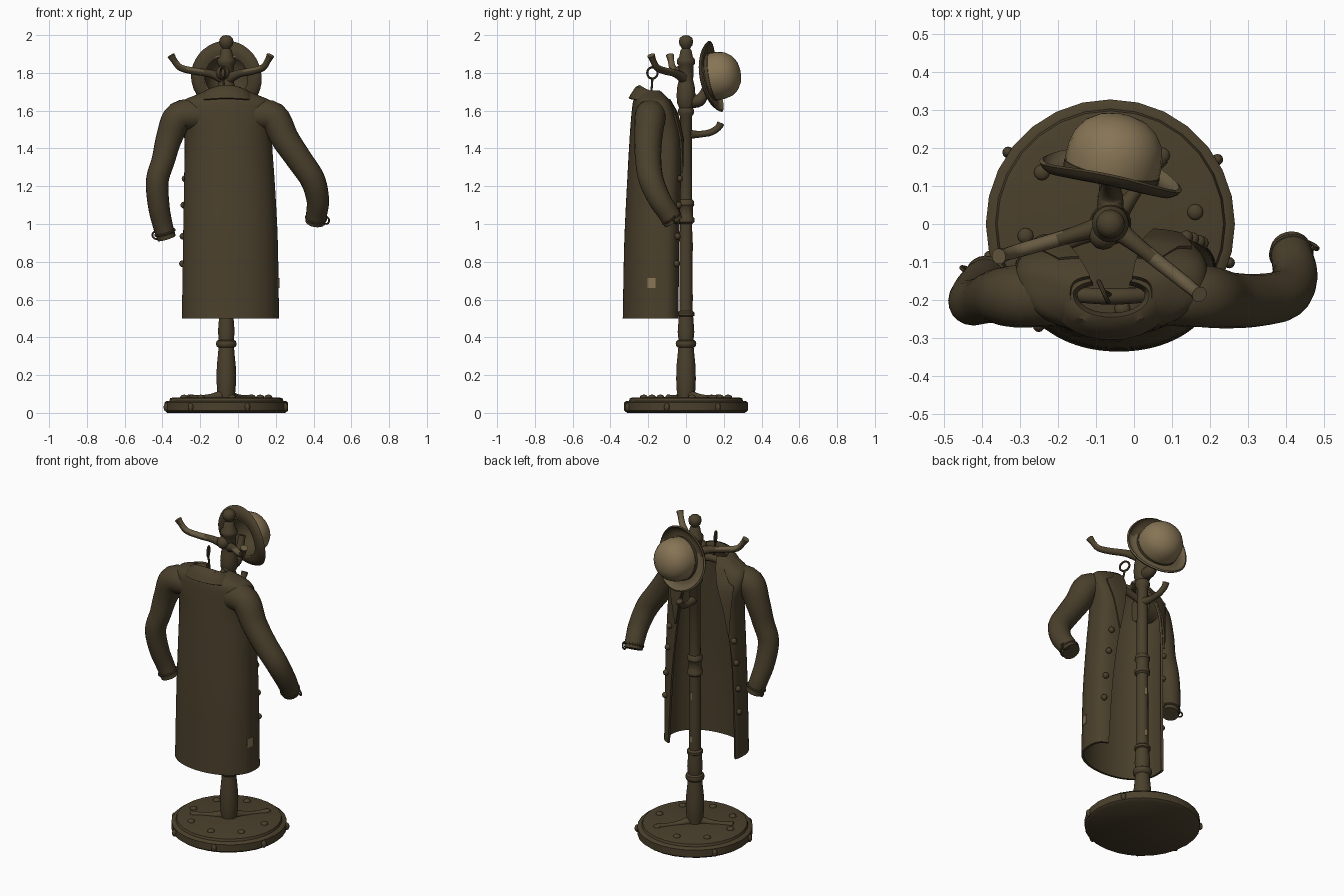
import bpy, bmesh, math
from mathutils import Vector, Matrix

if "Cube" in bpy.data.objects:
    bpy.data.objects.remove(bpy.data.objects["Cube"])


def material(name, col):
    m = bpy.data.materials.new(name)
    m.diffuse_color = (*col, 1)
    m.use_nodes = True
    m.node_tree.nodes["Principled BSDF"].inputs["Base Color"].default_value = m.diffuse_color
    return m


DARK = material("dark_brown", (0.069, 0.051, 0.025))
TAN = material("hat_tan", (0.24, 0.175, 0.09))
WORN = material("worn_brown", (0.14, 0.105, 0.055))
PX = -0.062                                   # pole axis


def finish(ob, mats=(DARK,), thick=0, angle=40, inner=0):
    for m in mats:
        ob.data.materials.append(m)
    bpy.ops.object.select_all(action='DESELECT')
    ob.select_set(True)
    bpy.context.view_layer.objects.active = ob
    if thick:
        s = ob.modifiers.new("thickness", 'SOLIDIFY')
        s.thickness, s.offset, s.material_offset = thick, 0, inner
        bpy.ops.object.modifier_apply(modifier=s.name)
    bpy.ops.object.shade_smooth_by_angle(angle=math.radians(angle))
    return ob


def grid(name, rows, closed=True, caps=True, **kw):
    """Skin rows of points; optionally wrap each row and cap the ends."""
    bm = bmesh.new()
    v = [[bm.verts.new(p) for p in r] for r in rows]
    n = len(rows[0])
    for a, b in zip(v, v[1:]):
        for i in range(n if closed else n - 1):
            j = (i + 1) % n
            bm.faces.new((a[i], a[j], b[j], b[i]))
    if caps and closed:
        bm.faces.new(v[0][::-1])
        bm.faces.new(v[-1])
    bmesh.ops.remove_doubles(bm, verts=bm.verts, dist=1e-5)
    bmesh.ops.recalc_face_normals(bm, faces=bm.faces)
    me = bpy.data.meshes.new(name)
    bm.to_mesh(me)
    bm.free()
    ob = bpy.data.objects.new(name, me)
    bpy.context.collection.objects.link(ob)
    return finish(ob, **kw)


def ring(r, z, n=28):
    return [Vector((r * math.cos(2 * math.pi * i / n), r * math.sin(2 * math.pi * i / n), z)) for i in range(n)]


def lathe(name, prof, loc, **kw):
    return grid(name, [[p + Vector(loc) for p in ring(r, z)] for r, z in prof], **kw)


def smooth_path(pts, steps=5):
    out = []
    for i in range(len(pts) - 1):
        p = [Vector(pts[min(max(k, 0), len(pts) - 1)]) for k in (i - 1, i, i + 1, i + 2)]
        for s in range(steps):
            t = s / steps
            out.append(0.5 * (2 * p[1] + (p[2] - p[0]) * t + (2 * p[0] - 5 * p[1] + 4 * p[2] - p[3]) * t * t
                              + (3 * p[1] - p[0] - 3 * p[2] + p[3]) * t ** 3))
    return out + [Vector(pts[-1])]


def tube(name, pts, n=14, **kw):
    """Round tube along points given as x, y, z, radius."""
    path = smooth_path([Vector(p) for p in pts])
    rows = []
    for i, p in enumerate(path):
        d = (path[min(i + 1, len(path) - 1)] - path[max(i - 1, 0)]).to_3d().normalized()
        u = d.cross(Vector((0.31, 0.9, 0.05))).normalized()
        w = d.cross(u)
        rows.append([p.to_3d() + (q.x * u + q.y * w) * p[3] for q in ring(1, 0, n)])
    return grid(name, rows, **kw)


def torus(name, loc, axis, R, r):
    bpy.ops.mesh.primitive_torus_add(location=loc, major_radius=R, minor_radius=r, major_segments=24, minor_segments=8,
                                     rotation=Vector(axis).to_track_quat('Z', 'Y').to_euler())
    bpy.context.object.name = name
    return finish(bpy.context.object)


def ball(name, loc, r, scale=(1, 1, 1)):
    bpy.ops.mesh.primitive_uv_sphere_add(segments=12, ring_count=8, radius=r, location=loc)
    bpy.context.object.name = name
    bpy.context.object.scale = scale
    return finish(bpy.context.object)


# Round base with rim knobs, studs and root-like feet
lathe("base", [(.312, 0), (.327, .012), (.327, .055), (.317, .063), (.302, .064), (.297, .078), (.28, .082), (0, .084)],
      (PX, 0, 0))
for a in (-18, 31, 145, 195, -125, -70):
    c, s = math.cos(math.radians(a)), math.sin(math.radians(a))
    ball("rim_knob", (PX + .328 * c, .328 * s, .03), .015, (1, 1, 1.5))
for i in range(8):
    a = math.radians(8 + i * 45)
    ball("base_stud", (PX + .225 * math.cos(a), .225 * math.sin(a), .083), .021, (1, 1, .65))
for a in (-155, 52):
    c, s = math.cos(math.radians(a)), math.sin(math.radians(a))
    tube("base_foot", [(PX + .02 * c, .02 * s, .092, .03), (PX + .09 * c, .09 * s, .083, .018),
                       (PX + .16 * c, .16 * s, .08, .014), (PX + .22 * c, .22 * s, .078, .02)])

# Turned pole with rings and ball finial
lathe("pole", [(.043, .08), (.049, .12), (.052, .18), (.05, .25), (.044, .31), (.041, .345), (.051, .352), (.055, .366),
               (.051, .38), (.04, .387), (.044, .43), (.038, .51), (.046, .515), (.046, .53), (.034, .54), (.033, 1.0),
               (.044, 1.01), (.044, 1.03), (.037, 1.04), (.037, 1.09), (.044, 1.1), (.042, 1.12), (.033, 1.13),
               (.031, 1.57), (.042, 1.585), (.042, 1.605), (.036, 1.615), (.047, 1.64), (.05, 1.68), (.046, 1.73),
               (.038, 1.76), (.04, 1.84), (.048, 1.85), (.048, 1.87), (.036, 1.885), (.029, 1.92), (.021, 1.93),
               (.033, 1.945), (.038, 1.965), (.034, 1.983), (.02, 1.996), (0, 2.0)], (PX, 0, 0))
ball("hook_boss", (-.08, -.03, 1.8), .038)
# Small chips of bare wood on the pole
for z, h in ((.88, .022), (.61, .018)):
    grid("pole_chip", [[(PX + .036 * math.cos(a), .036 * math.sin(a), z + d) for a in (1.3, 1.5, 1.7)]
                       for d in (-h, h)], closed=False, thick=.003, mats=(TAN,))

# Coat hooks with worn outer halves
for tip in ((-.355, -.085), (.172, -.185)):
    d = Vector((tip[0] - PX, tip[1], 0))
    pts = [(PX + d.x * t, d.y * t, z, r) for t, z, r in ((.05, 1.77, .03), (.3, 1.797, .021), (.6, 1.81, .019),
                                                         (.83, 1.828, .018), (.94, 1.865, .017), (1, 1.893, .021))]
    ob = tube("upper_hook", pts, mats=(DARK, WORN))
    for f in ob.data.polygons:
        r = Vector((f.center.x - PX, f.center.y, 0)).length / d.length
        f.material_index = int(f.normal.z > .2 and r > .45)
tube("lower_hook", [(PX, .02, 1.475, .025), (PX - .01, .07, 1.475, .018), (PX - .015, .13, 1.485, .018),
                    (PX - .02, .17, 1.51, .018), (PX - .02, .185, 1.535, .02)])
tube("hat_peg", [(PX, .02, 1.65, .035), (PX, .07, 1.655, .034), (PX, .1, 1.7, .024), (PX, .13, 1.79, .02)])

# Bowler hat hanging sideways on the peg
hat = (Matrix.Translation((PX, .124, 1.776)) @
       Vector((.2, .95, .17)).to_track_quat('Z', 'Y').to_matrix().to_4x4())
crown = lathe("hat_crown", [(.12, 0), (.123, .03), (.122, .065), (.113, .102), (.092, .132), (.06, .153), (.025, .162),
                            (0, .164)], (0, 0, 0), caps=False, mats=(TAN, DARK), thick=.008, inner=1, angle=60)
crown.matrix_world = hat
rows = []
for r, z in ((.119, 0), (.143, -.006), (.166, -.004), (.18, .006), (.187, .017)):
    rows.append([Vector((p.x, p.y, z + .02 * (p.y ** 2 - .6 * p.x ** 2) / .036)) for p in ring(r, 0, 36)])
brim = grid("hat_brim", rows, caps=False, thick=.01, angle=60, mats=(DARK, WORN))
brim.matrix_world = hat
for f in brim.data.polygons:                  # faded crown side of the brim below its top
    f.material_index = int(f.normal.z > .3 and f.center.y < .06)
lathe("hat_band", [(.122, 0), (.127, .004), (.128, .022), (.124, .025)], (0, 0, 0), caps=False).matrix_world = hat

# Coat sections: z, centre x, half width, centre y, half depth, left and right opening edges
KEYS = [(.5, -.04, .25, -.18, .148, -.28, .15), (.9, -.04, .244, -.177, .143, -.272, .125),
        (1.2, -.045, .234, -.168, .138, -.26, .09), (1.45, -.052, .225, -.16, .132, -.225, .045),
        (1.57, -.058, .245, -.168, .115, -.18, .02), (1.64, -.06, .235, -.18, .095, -.15, .01),
        (1.675, -.06, .165, -.188, .075, -.13, .0), (1.7, -.06, .105, -.195, .055, -.115, -.005)]
NB, NF = 2.05, 3.6                            # roundness of the closed and the open side


def key_at(z):
    for a, b in zip(KEYS, KEYS[1:]):
        if z <= b[0] or b is KEYS[-1]:
            return Vector(a).lerp(Vector(b), min(max((z - a[0]) / (b[0] - a[0]), 0), 1))


def edges(k):
    """Angles of the right and left opening edges, the second reached through the closed side."""
    t = [math.acos(max(-1, min(1, math.copysign(abs((x - k[1]) / k[2]) ** (NF / 2), x - k[1])))) for x in (k[6], k[5])]
    return t[0], t[1] - 2 * math.pi


def coat_point(k, t, off=0, n=None):
    s = math.sin(t)
    n = n or (NF if s > 0 else NB)
    p = lambda v: math.copysign(abs(v) ** (2 / n), v)
    shift = .19 * k[4]
    depth = k[4] + (-shift if s > 0 else shift) + off
    return Vector((k[1] + (k[2] + off) * p(math.cos(t)), k[3] + shift + depth * p(s), k[0]))


rows = []
for k in smooth_path(KEYS, 4):
    t0, t1 = edges(k)
    rows.append([coat_point(k, t0 + (t1 - t0) * i / 56) for i in range(57)])
grid("coat_body", rows, closed=False, thick=.014, angle=50)

# Folded collar around the neck, highest at the nape
rows = []
for z, off in ((1.685, -.008), (1.715, -.012), (1.732, -.004), (1.722, .014), (1.692, .034), (1.664, .05)):
    k = key_at(1.7)
    row = []
    for i in range(33):
        t = math.radians(60 - 300 * i / 32)
        p = coat_point(k, t, off, 2.1)
        p.z = z - max(0, p.y + .25) * .3 - .012 * math.cos(t) ** 2
        row.append(p)
    rows.append(row)
grid("collar", rows, closed=False, thick=.01)

# Lapels lie on the coat beside the opening
for side in (0, 1):
    rows = []
    for z, w in ((1.27, .02), (1.36, .2), (1.45, .4), (1.54, .58), (1.58, .64), (1.6, .42), (1.66, .3)):
        k = key_at(z)
        t = edges(k)[side]
        s = -1 if side == 0 else 1
        rows.append([coat_point(k, t + s * w * i / 6, .013) for i in range(7)])
    grid("lapel", rows, closed=False, thick=.01)
    # Buttons down each front flap
    for z in (.79, .935, 1.1, 1.24):
        k = key_at(z)
        t = edges(k)[side] + (-.3 if side == 0 else .25)
        ball("button", coat_point(k, t, .01), .018)

# Cloth patch on the side of the skirt
rows = []
for z in (.66, .69, .715):
    k = key_at(z)
    rows.append([coat_point(k, math.radians(a), .01) for a in (-16, -12, -8, -3)])
grid("side_patch", rows, closed=False, thick=.004, mats=(TAN,))

# Bent sleeves with cuffs and strap loops
SLEEVES = [[(-.2, -.185, 1.575, .082), (-.31, -.19, 1.568, .082), (-.363, -.19, 1.46, .07), (-.395, -.2, 1.34, .062),
            (-.427, -.205, 1.23, .06), (-.42, -.18, 1.1, .057), (-.4, -.15, 1.0, .053), (-.378, -.135, .925, .05)],
           [(.09, -.185, 1.575, .082), (.185, -.19, 1.565, .082), (.25, -.2, 1.45, .074), (.325, -.2, 1.34, .069),
            (.395, -.185, 1.235, .066), (.422, -.14, 1.13, .06), (.417, -.095, 1.06, .056), (.41, -.065, 1.01, .053)]]
for side, pts in zip((-1, 1), SLEEVES):
    tube("sleeve", pts, n=20, angle=60)
    a, b = Vector(pts[-2][:3]), Vector(pts[-1][:3])
    torus("cuff_band", a.lerp(b, .6), b - a, .052, .007)
    torus("cuff_loop", a.lerp(b, .8) + Vector((side * .053, .015, 0)), (.5, 1, .3), .02, .005)

# Hanger inside the coat with a ring on top
torus("hanger_ring", (-.08, -.178, 1.8), (1, .45, 0), .03, .006)
tube("hanger_stem", [(-.08, -.178, 1.77, .006), (-.075, -.18, 1.74, .006), (-.065, -.185, 1.68, .006)], n=8)
tube("hanger_bar", [(-.28, -.18, 1.585, .02), (-.17, -.185, 1.63, .02), (-.06, -.19, 1.655, .022),
                    (.05, -.185, 1.63, .02), (.16, -.18, 1.585, .02)])
